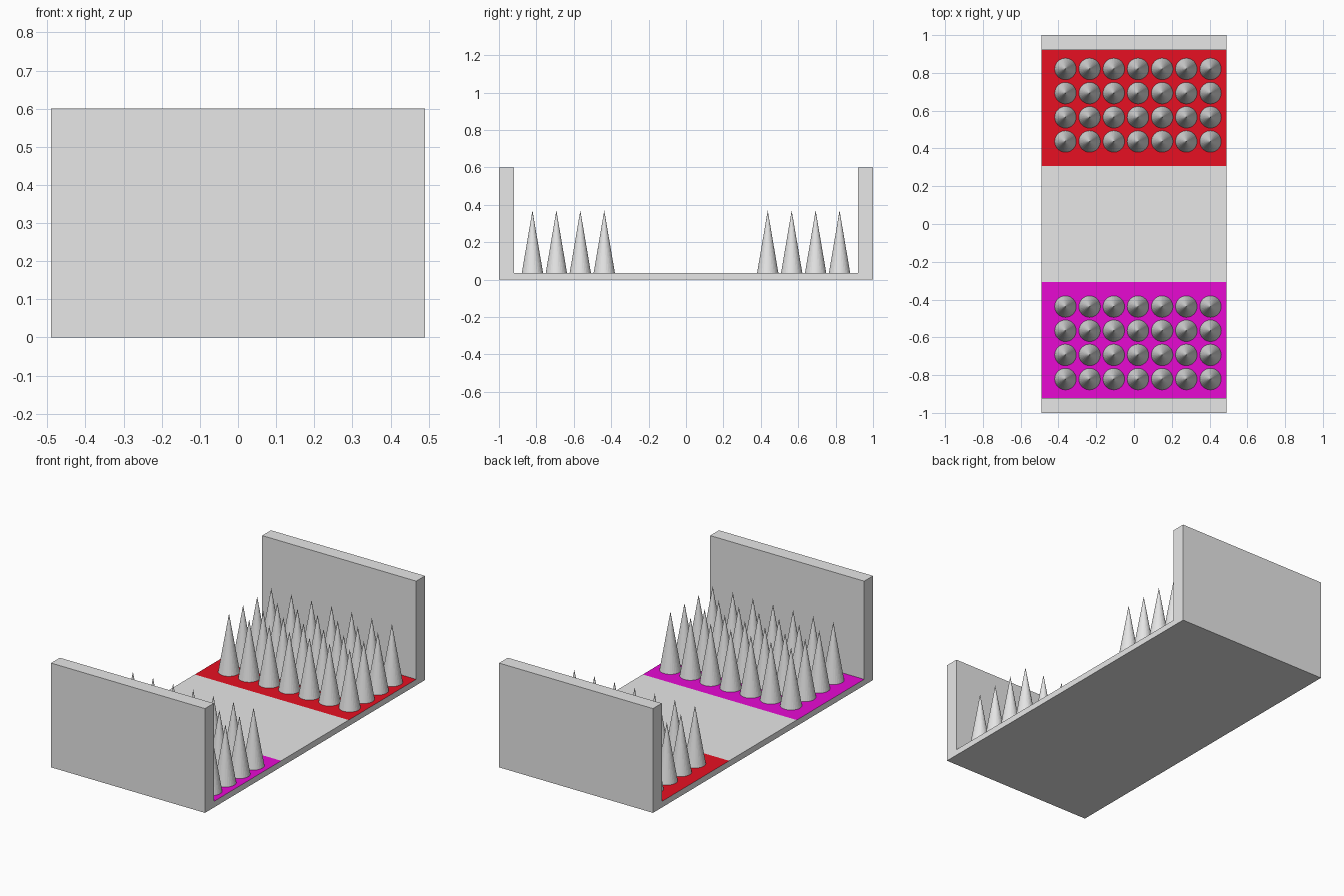
import bpy, bmesh
from mathutils import Matrix

if "Cube" in bpy.data.objects:
    bpy.data.objects.remove(bpy.data.objects["Cube"])


def material(name, rgb):
    m = bpy.data.materials.new(name)
    m.diffuse_color = (*rgb, 1.0)
    m.use_nodes = True
    m.node_tree.nodes["Principled BSDF"].inputs["Base Color"].default_value = m.diffuse_color
    return m


grey = material("stone_grey", (0.8, 0.8, 0.8))
red = material("red", (0.8, 0.005, 0.016))
magenta = material("magenta", (0.8, 0.003, 0.65))

HALF_X, WALL_Y, PAD_Y = 0.49, 0.92, 0.307
FLOOR_Z, TOP_Z = 0.035, 0.6


def add_object(name, bm, mats):
    bmesh.ops.recalc_face_normals(bm, faces=bm.faces)
    mesh = bpy.data.meshes.new(name)
    bm.to_mesh(mesh)
    bm.free()
    for m in mats:
        mesh.materials.append(m)
    ob = bpy.data.objects.new(name, mesh)
    bpy.context.collection.objects.link(ob)
    return ob


# Floor and end walls: one U profile extruded across x, floor cut at the pads
half = [(PAD_Y, FLOOR_Z), (WALL_Y, FLOOR_Z), (WALL_Y, TOP_Z), (1, TOP_Z), (1, 0)]
profile = half + [(-y, z) for y, z in reversed(half)]
bm = bmesh.new()
cap = bm.faces.new([bm.verts.new((-HALF_X, y, z)) for y, z in profile])
ext = bmesh.ops.extrude_face_region(bm, geom=[cap], use_keep_orig=True)
moved = [g for g in ext["geom"] if isinstance(g, bmesh.types.BMVert)]
bmesh.ops.translate(bm, vec=(2 * HALF_X, 0, 0), verts=moved)

# Coloured pads: floor faces beyond the middle strip
for f in bm.faces:
    c = f.calc_center_median()
    if abs(c.z - FLOOR_Z) < 1e-4 and PAD_Y < abs(c.y) < WALL_Y:
        f.material_index = 1 if c.y > 0 else 2
add_object("floor_and_end_walls", bm, [grey, red, magenta])

# Spike beds: 7 x 4 cones on each pad
HEIGHT = 0.37 - FLOOR_Z
for name, side in (("back_spikes", 1), ("front_spikes", -1)):
    bm = bmesh.new()
    for i in range(7):
        for j in range(4):
            x = -0.363 + 0.128 * i
            y = side * (0.437 + 0.128 * j)
            bmesh.ops.create_cone(
                bm, cap_ends=False, segments=32, radius1=0.057, radius2=0,
                depth=HEIGHT,
                matrix=Matrix.Translation((x, y, FLOOR_Z + HEIGHT / 2)))
    bmesh.ops.remove_doubles(bm, verts=bm.verts, dist=1e-5)
    add_object(name, bm, [grey])
